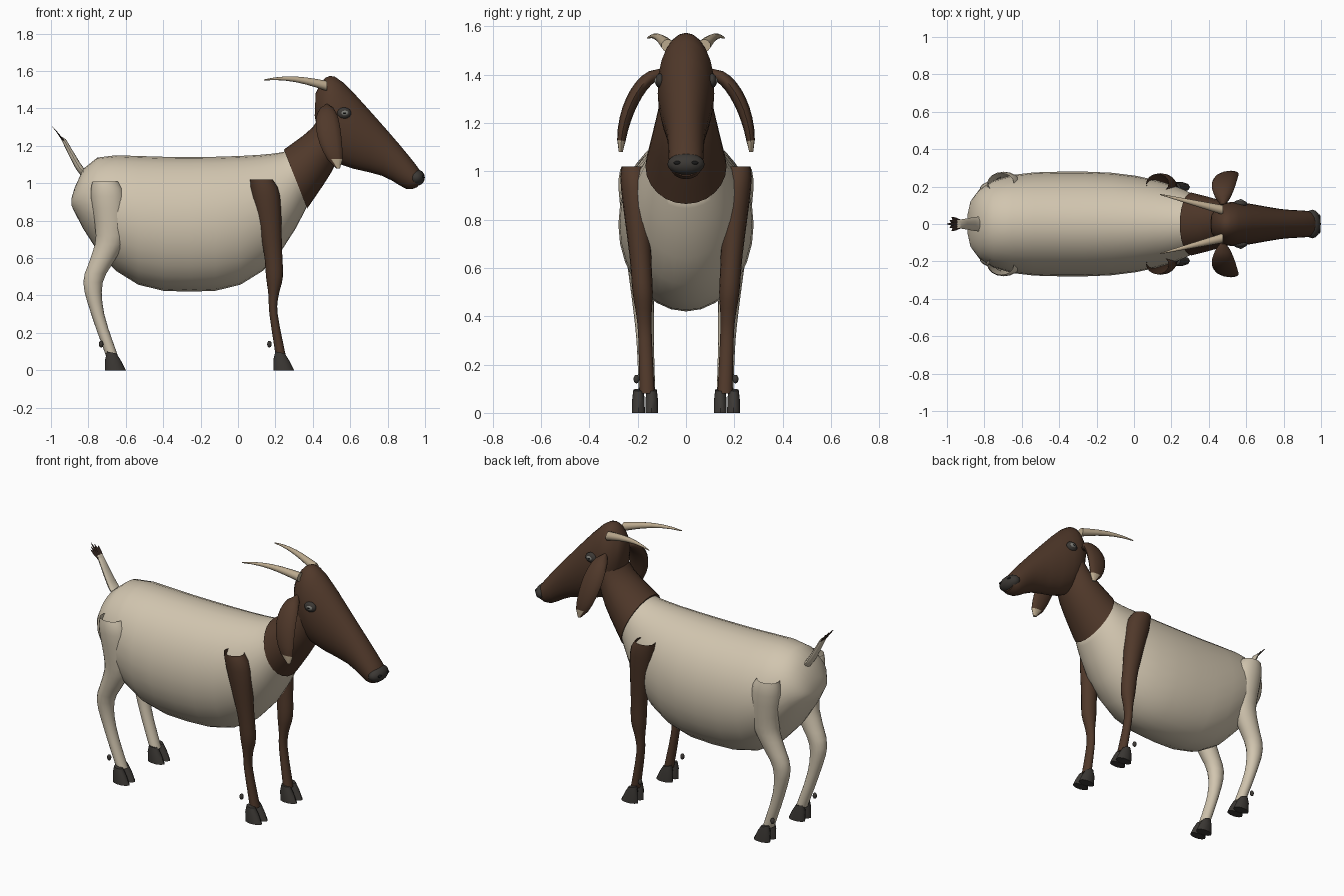
import bpy, bmesh, math
from mathutils import Vector

cube = bpy.data.objects.get("Cube")
if cube:
    bpy.data.objects.remove(cube, do_unlink=True)


def material(name, *rgb):
    mat = bpy.data.materials.new(name)
    mat.use_nodes = True
    mat.diffuse_color = (*rgb, 1)
    shader = mat.node_tree.nodes["Principled BSDF"]
    shader.inputs["Base Color"].default_value = (*rgb, 1)
    shader.inputs["Roughness"].default_value = 0.8
    return mat


CREAM = material("cream coat", .64, .56, .43)
BROWN = material("brown coat", .08, .04, .023)
HORN = material("horn tan", .5, .4, .27)
HOOF = material("dark grey hoof", .045, .04, .035)
TUFT = material("dark tuft", .035, .02, .015)
IRIS = material("iris grey", .2, .2, .18)
BLACK = material("black pupil", .01, .01, .01)


def finish(bm, name, mats, mirror=False, rule=None):
    """Turn a bmesh into a smooth object, optionally mirrored across the body."""
    bmesh.ops.recalc_face_normals(bm, faces=bm.faces)
    if rule:
        for face in bm.faces:
            face.material_index = int(rule(face.calc_center_median()))
    mesh = bpy.data.meshes.new(name)
    bm.to_mesh(mesh)
    bm.free()
    for mat in mats:
        mesh.materials.append(mat)
    ob = bpy.data.objects.new(name, mesh)
    bpy.context.collection.objects.link(ob)
    bpy.ops.object.select_all(action="DESELECT")
    ob.select_set(True)
    bpy.context.view_layer.objects.active = ob
    bpy.ops.object.shade_smooth_by_angle(angle=math.radians(50))
    if mirror:
        mod = ob.modifiers.new("Mirror", "MIRROR")
        mod.use_axis = (False, True, False)
        mod.use_mirror_merge = False


def smooth(rings, steps=3):
    """Fill in rings between the given ones along a flowing curve."""
    padded = [rings[0], *rings, rings[-1]]
    result = []
    for before, start, end, after in zip(padded, padded[1:], padded[2:], padded[3:]):
        for step in range(steps):
            t = step / steps
            result.append([
                b + t * (c - a + t * (2*a - 5*b + 4*c - d + t * (3*b - a - 3*c + d))) / 2
                for a, b, c, d in zip(before, start, end, after)])
    return result + [rings[-1]]


def loft(bm, rings, sides=16, open_start=False):
    """Ring: x, z of one edge, x, z of the opposite edge, half width, y centre, tilt."""
    loops = []
    for ring in rings:
        xa, za, xb, zb, width, y, tilt = (*ring, 0, 0)[:7]
        near, far = Vector((xa, y, za)), Vector((xb, y, zb))
        across = Vector((0, width, tilt))
        turns = [math.tau * k / sides for k in range(sides)]
        loops.append([bm.verts.new((near + far) / 2 + (near - far) / 2 * math.cos(a)
                                   + across * math.sin(a)) for a in turns])
    for lower, upper in zip(loops, loops[1:]):
        for k in range(sides):
            bm.faces.new((lower[k - 1], lower[k], upper[k], upper[k - 1]))
    if not open_start:
        bm.faces.new(loops[0])
    bm.faces.new(loops[-1])


def lofted(name, rings, mats, sides=16, mirror=False, rule=None, open_start=False):
    bm = bmesh.new()
    loft(bm, rings, sides, open_start)
    finish(bm, name, mats, mirror, rule)


def ball(name, centre, radii, mat, mirror=False):
    bm = bmesh.new()
    bmesh.ops.create_uvsphere(bm, u_segments=16, v_segments=10, radius=1)
    bmesh.ops.scale(bm, vec=radii, verts=bm.verts)
    bmesh.ops.translate(bm, vec=centre, verts=bm.verts)
    finish(bm, name, [mat], mirror)


# Barrel of the body: flat back, deep belly, round rump, chest slanting to the neck
def body_ring(t):
    front, rear = max(t, 0), max(-t, 0)
    x = .63 * t - .26
    top = 1.14 + .03 * t**2 - .25 * rear**10
    belly = .42 + .46 * abs(t)**3
    width = .28 - .12 * t**2 if front else .05 + .23 * math.sqrt(1 - t**4)
    return x - .12 * front**4, top, x, belly, width


lofted("body", [body_ring(math.sin(math.pi * (k / 14 - .5))) for k in range(15)],
       [CREAM], sides=28)

# Neck
lofted("neck", smooth([
    (.245, 1.18, .37, .865, .168),
    (.4, 1.3, .5, 1.06, .13),
    (.46, 1.42, .56, 1.2, .1),
]), [BROWN], sides=24)

# Head and muzzle
lofted("head", smooth([
    (.415, 1.48, .41, 1.36, .045),
    (.47, 1.565, .45, 1.2, .1),
    (.56, 1.54, .55, 1.1, .117),
    (.8, 1.28, .77, 1.04, .08),
    (.95, 1.1, .9, .97, .07),
    (.98, 1.05, .96, .98, .055),
]), [BROWN], sides=24)

# Nose pad, nostrils and eyes
ball("nose", (.953, 0, 1.03), (.046, .077, .045), HOOF)
ball("nostrils", (.99, .035, 1.035), (.008, .016, .008), BLACK, mirror=True)
ball("eyes", (.567, .108, 1.375), (.038, .02, .03), HOOF, mirror=True)
ball("irises", (.57, .117, 1.375), (.023, .014, .017), IRIS, mirror=True)
ball("pupils", (.57, .124, 1.375), (.012, .009, .006), BLACK, mirror=True)


# Drooping leaf-shaped ears with pale tips
def ear_ring(t):
    x, z = .475 + .06 * t**2, 1.405 - .325 * t
    y = .1 + .17 * math.sqrt(math.sin(t * math.pi / 2))
    half = .01 + .055 * math.sqrt(abs(math.sin(math.pi * t**.7)))
    return x - half, z, x + half, z, .005 + .3 * half, y, .02 * (1 - t)


lofted("ears", [ear_ring((k / 10)**1.5) for k in range(11)], [BROWN, HORN],
       sides=12, mirror=True, rule=lambda c: c.z < 1.14 and c.x > .52)


# Horns sweeping back and outward
def horn_ring(t):
    x, z = .475 - .335 * t, 1.52 + .04 * math.sin(2.2 * t)
    radius = .003 + .024 * (1 - t)
    return x, z + radius, x, z - radius, radius, .075 + .083 * t


lofted("horns", [horn_ring(k / 6) for k in range(7)], [HORN], sides=10, mirror=True)


# Legs, open at the top, splaying outward towards the body
def leg_pair(name, joints, mat):
    rings = [(x - r, z, x + r, z, .015 + .6 * r, .16 + .055 * z**1.5) for z, x, r in joints]
    lofted(name, smooth(rings), [mat], mirror=True, open_start=True)


leg_pair("front_legs", [
    (1.02, .125, .06), (.93, .15, .075), (.65, .185, .05),
    (.5, .195, .045), (.4, .19, .027), (.3, .19, .022), (.08, .228, .027),
], BROWN)
leg_pair("hind_legs", [
    (1.01, -.71, .068), (.93, -.695, .092), (.72, -.68, .08),
    (.6, -.72, .068), (.47, -.775, .052), (.3, -.75, .035), (.08, -.675, .032),
], CREAM)

# Cloven hooves: two toes per foot, with a dew claw behind
for name, heel in (("front", .19), ("hind", -.71)):
    bm = bmesh.new()
    for y in (.142, .197):
        loft(bm, [
            (heel, 0, heel + .11, 0, .028, y),
            (heel, .06, heel + .085, .05, .027, y),
            (heel + .01, .1, heel + .06, .09, .022, y),
        ], sides=10)
    finish(bm, name + "_hooves", [HOOF], mirror=True)
    ball(name + "_dew_claws", (heel - .022, .205, .14), (.012, .012, .018), HOOF, mirror=True)

# Tail and its split tuft
lofted("tail", smooth([
    (-.84, 1.04, -.76, 1.06, .04),
    (-.88, 1.1, -.81, 1.06, .038),
    (-.955, 1.255, -.92, 1.235, .022),
]), [CREAM], sides=12)
bm = bmesh.new()
for k in range(-2, 3):
    y, drop = .012 * k, .012 * abs(k)
    loft(bm, [
        (-.945, 1.235, -.915, 1.215, .015, y / 3),
        (-.972, 1.275, -.945, 1.25, .013, y),
        (drop - 1, 1.31 - drop, drop - .995, 1.305 - drop, .002, y * 1.5),
    ], sides=6)
finish(bm, "tail_tuft", [TUFT])
